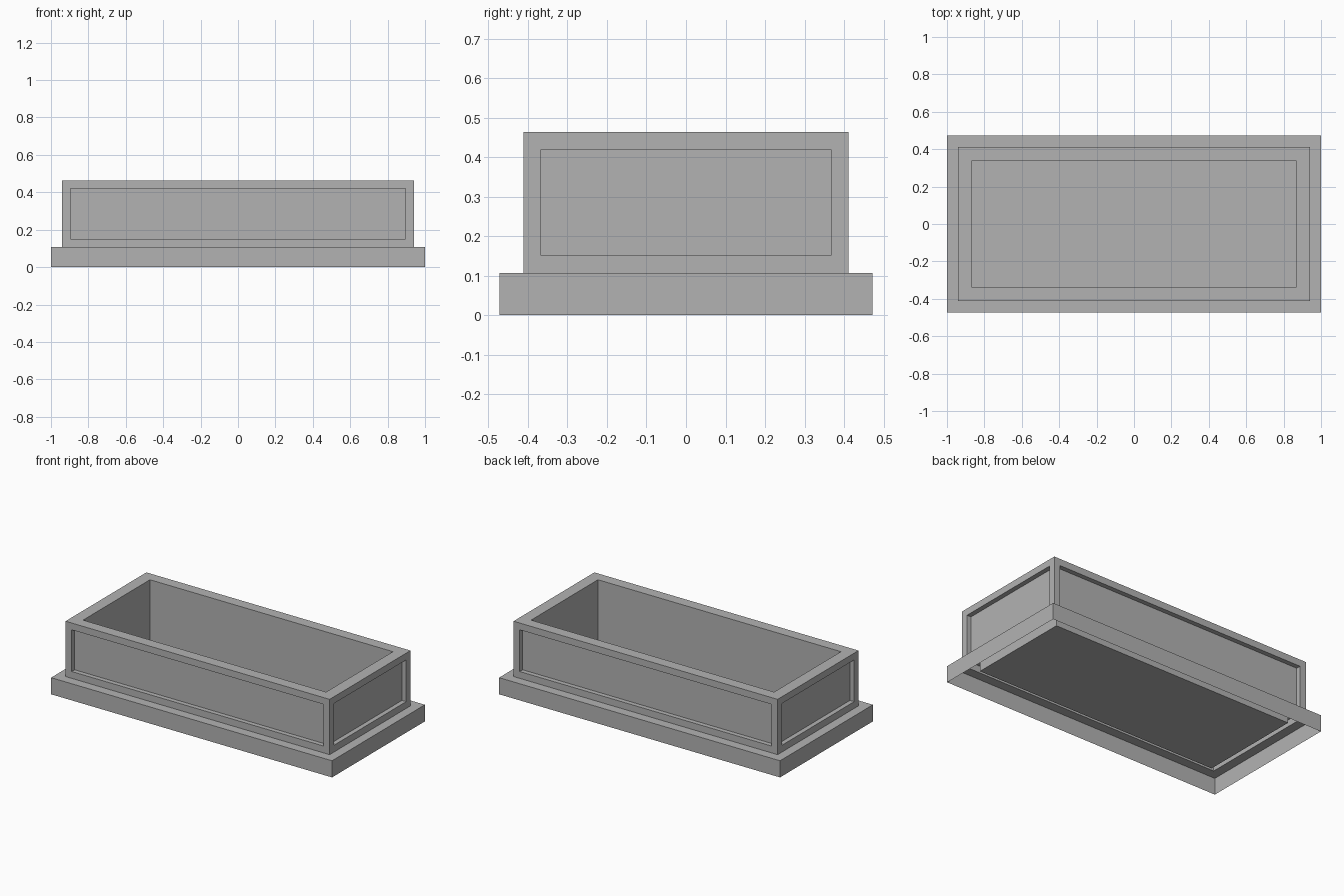
import bpy
import bmesh

cube = bpy.data.objects.get("Cube")
if cube:
    bpy.data.objects.remove(cube, do_unlink=True)

# Single plain stone colour
stone = bpy.data.materials.new("stone_grey")
stone.use_nodes = True
colour = (0.45, 0.45, 0.45, 1.0)
stone.diffuse_color = colour
stone.node_tree.nodes["Principled BSDF"].inputs["Base Color"].default_value = colour

# Half sizes (x, y) and heights
PLINTH = (1.0, 0.472)
BODY = (0.94, 0.411)
INNER = (0.865, 0.34)
LEDGE_Z, TOP_Z, FLOOR_Z = 0.107, 0.463, 0.065


def rect_shell(name, rings, close_end=False, panel=None):
    """Join rectangular rings ((half_x, half_y), z) into a flat-faced sheet."""
    bm = bmesh.new()
    loops = [[bm.verts.new((sx * hx, sy * hy, z))
              for sx, sy in ((-1, -1), (1, -1), (1, 1), (-1, 1))]
             for (hx, hy), z in rings]
    for low, high in zip(loops, loops[1:]):
        for i in range(4):
            j = (i + 1) % 4
            bm.faces.new((low[i], low[j], high[j], high[i]))
    if close_end:
        bm.faces.new(loops[-1])
    bm.normal_update()
    if panel:
        # Recessed panel: frame first, then a square step inward
        border, depth = panel
        walls = list(bm.faces)
        bmesh.ops.inset_individual(bm, faces=walls, thickness=border)
        for wall in walls:
            inward = -wall.normal * depth
            extruded = bmesh.ops.extrude_discrete_faces(bm, faces=[wall])
            bmesh.ops.translate(bm, verts=extruded["faces"][0].verts, vec=inward)
    mesh = bpy.data.meshes.new(name)
    bm.to_mesh(mesh)
    bm.free()
    mesh.materials.append(stone)
    obj = bpy.data.objects.new(name, mesh)
    bpy.context.collection.objects.link(obj)
    return obj


# Hollow plinth skirt with its ledge, open underneath
rect_shell("plinth", [(PLINTH, 0), (PLINTH, LEDGE_Z), (BODY, LEDGE_Z)])

# Outer walls with a recessed panel on each side
rect_shell("outer_walls", [(BODY, LEDGE_Z), (BODY, TOP_Z)], panel=(0.062, 0.03))

# Top rim, inner walls and floor of the trough
rect_shell("trough_lining", [(BODY, TOP_Z), (INNER, TOP_Z), (INNER, FLOOR_Z)],
           close_end=True)
